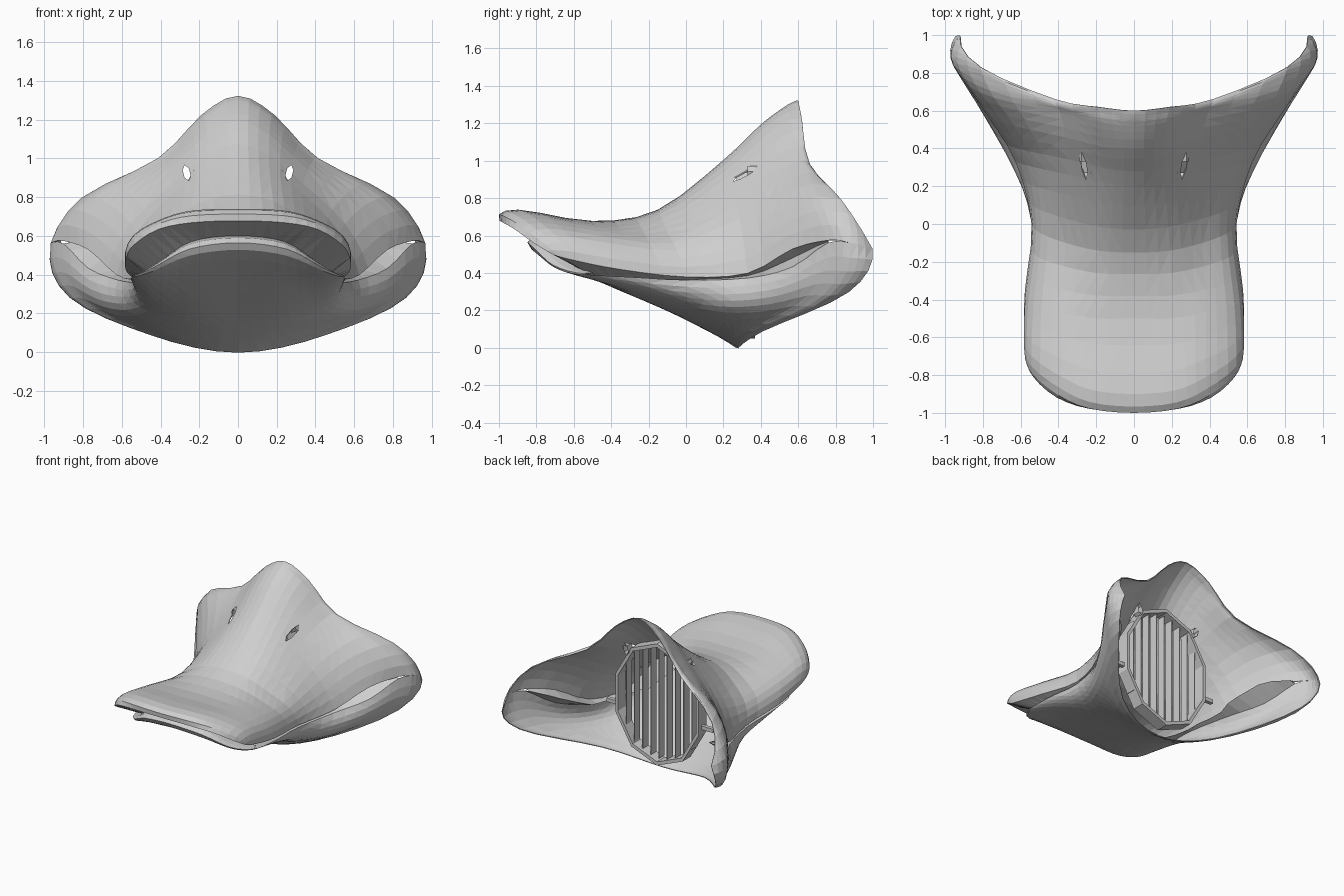
import bpy
import bmesh
import math
from mathutils import Vector, Matrix

if "Cube" in bpy.data.objects:
    bpy.data.objects.remove(bpy.data.objects["Cube"])

# One pale grey for the whole mask
grey = bpy.data.materials.new("pale_grey")
grey.use_nodes = True
grey.diffuse_color = (0.62, 0.62, 0.62, 1)
grey.node_tree.nodes["Principled BSDF"].inputs["Base Color"].default_value = grey.diffuse_color


def finish(bm, name):
    mesh = bpy.data.meshes.new(name)
    bm.to_mesh(mesh)
    bm.free()
    mesh.materials.append(grey)
    obj = bpy.data.objects.new(name, mesh)
    bpy.context.collection.objects.link(obj)
    return obj


def apply_all(obj):
    bpy.context.view_layer.objects.active = obj
    for modifier in list(obj.modifiers):
        bpy.ops.object.modifier_apply(modifier=modifier.name)


def extrapolate(a, b, c):
    return 3 * a - 3 * b + c


def spline(points, t, mirrored=False):
    """Smooth curve through the points, t from 0 to 1."""
    if mirrored:
        first = Vector((-points[1].x, points[1].y, points[1].z))
    else:
        first = extrapolate(*points[:3])
    last = extrapolate(points[-1], points[-2], points[-3])
    padded = [first] + points + [last]
    spans = len(points) - 1
    i = min(int(t * spans), spans - 1)
    f = t * spans - i
    a, b, c, d = padded[i:i + 4]
    return 0.5 * (2 * b + (c - a) * f + (2 * a - 5 * b + 4 * c - d) * f * f
                  + (3 * b - a - 3 * c + d) * f ** 3)


def guide(*points):
    return [Vector(p) for p in points]


# Guide curves of the left half, each running from the bill tip to the open back rim
crown = guide((0, -.995, .68), (0, -.9, .735), (0, -.5, .675), (0, -.15, .735), (0, .2, 1),
              (0, .4, 1.19), (0, .52, 1.28), (0, .57, 1.31), (0, .6, 1.32))
ridge = guide((.24, -.975, .67), (.22, -.88, .73), (.2, -.5, .67), (.19, -.14, .71), (.16, .22, .95),
              (.16, .41, 1.12), (.17, .54, 1.21), (.18, .59, 1.22), (.19, .62, 1.22))
brow = guide((.41, -.915, .635), (.38, -.81, .69), (.38, -.47, .64), (.36, -.1, .62), (.33, .26, .82),
             (.36, .46, .94), (.39, .59, .99), (.41, .63, 1), (.42, .66, .98))
cheek = guide((.53, -.81, .56), (.54, -.7, .6), (.53, -.43, .56), (.49, -.05, .52), (.52, .3, .62),
              (.63, .52, .74), (.74, .67, .8), (.79, .77, .8), (.81, .83, .79))
upper_lip = guide((.57, -.71, .5), (.58, -.58, .465), (.575, -.35, .42), (.54, 0, .38), (.625, .33, .4),
                  (.77, .57, .53), (.9, .76, .575), (.965, .88, .56), (.92, .995, .53))
lower_lip = guide((.51, -.5, .4), (.54, -.52, .39), (.55, -.28, .375), (.54, 0, .36), (.62, .33, .37),
                  (.77, .57, .43), (.9, .76, .56), (.965, .88, .56), (.92, .995, .53))
jaw = guide((.41, -.62, .46), (.44, -.68, .42), (.46, -.35, .33), (.48, 0, .25), (.58, .23, .22),
            (.69, .45, .235), (.8, .65, .28), (.86, .77, .28), (.87, .87, .3))
belly = guide((.24, -.71, .57), (.25, -.79, .5), (.25, -.45, .35), (.26, -.1, .21), (.31, .13, .13),
              (.38, .26, .1), (.42, .33, .095), (.44, .37, .09), (.45, .41, .09))
chin = guide((0, -.74, .6), (0, -.825, .53), (0, -.47, .365), (0, -.12, .21), (0, .13, .085),
             (0, .21, .04), (0, .25, .015), (0, .265, .005), (0, .28, 0))

ACROSS, ALONG = 12, 24


def loft(bm, guides):
    """Skin the guides, returning rows of vertices ordered front to back."""
    rows = []
    for j in range(ALONG + 1):
        section = [spline(g, j / ALONG) for g in guides]
        rows.append([bm.verts.new(spline(section, i / ACROSS, True)) for i in range(ACROSS + 1)])
    for r in rows:
        r[0].co.x = 0
    bridge(bm, rows)
    return rows


def bridge(bm, rows):
    for r, s in zip(rows, rows[1:]):
        for i in range(len(r) - 1):
            bm.faces.new((r[i], r[i + 1], s[i + 1], s[i]))


# Bill shell: upper bill, lower bill and the mouth pocket between the lips
bm = bmesh.new()
upper = loft(bm, (crown, ridge, brow, cheek, upper_lip))
lower = loft(bm, (chin, belly, jaw, lower_lip))
corner = ALONG * 3 // 4
top_edge = upper[0] + [r[-1] for r in upper[1:corner + 1]]
low_edge = lower[0] + [r[-1] for r in lower[1:corner + 1]]
pocket = []
for a, b in zip(top_edge, low_edge):
    mid = (a.co + b.co) / 2
    depth = 0.2 * min(1, (a.co - b.co).length / 0.06)
    mid.x *= 1 - depth
    if mid.y < 0:
        mid.y *= 1 - depth
        mid.z = b.co.z - depth * 0.1
    pocket.append(bm.verts.new(mid))
bridge(bm, [top_edge, pocket, low_edge])
bmesh.ops.remove_doubles(bm, verts=bm.verts, dist=0.0005)
bmesh.ops.triangulate(bm, faces=bm.faces)
bmesh.ops.recalc_face_normals(bm, faces=bm.faces)
shell = finish(bm, "bill_shell")
mirror = shell.modifiers.new("mirror", "MIRROR")
mirror.merge_threshold = 0.001
solid = shell.modifiers.new("thickness", "SOLIDIFY")
solid.thickness = 0.006
solid.offset = 0
apply_all(shell)

# Eye slits cut through the shell, each with a small socket behind it
for side, name in ((1, "left"), (-1, "right")):
    place = (Matrix.Translation((side * 0.265, 0.36, 0.925)) @ Matrix.Rotation(side * 0.25, 4, "Y")
             @ Matrix.Diagonal((0.5, 1, 1.1, 1)) @ Matrix.Rotation(math.pi / 2, 4, "X"))
    for part, radius, length in (("eye_cutter", 0.038, 0.3), ("eye_socket", 0.043, 0.06)):
        bm = bmesh.new()
        bmesh.ops.create_cone(bm, segments=6, radius1=radius, radius2=radius, depth=length,
                              cap_ends=part == "eye_cutter", matrix=place)
        piece = finish(bm, name + "_" + part)
        if part == "eye_cutter":
            cut = shell.modifiers.new("eye", "BOOLEAN")
            cut.operation = "DIFFERENCE"
            cut.object = piece
            apply_all(shell)
            bpy.data.objects.remove(piece)

# Filter frame: a ten-sided oval band inside the open back
CENTRE, HALF_W, HALF_H = Vector((0, 0.32, 0.54)), 0.39, 0.49
bm = bmesh.new()
loops = []
for scale, y in ((1, -0.05), (1, 0.05), (0.94, 0.05), (0.94, -0.05)):
    loop = []
    for k in range(10):
        angle = math.tau * (k + 0.5) / 10
        offset = Vector((HALF_W * scale * math.cos(angle), y, HALF_H * scale * math.sin(angle)))
        loop.append(bm.verts.new(CENTRE + offset))
    loops.append(loop + loop[:1])
bridge(bm, loops + loops[:1])
bmesh.ops.recalc_face_normals(bm, faces=bm.faces)
finish(bm, "filter_frame")


def box(bm, centre, size):
    bmesh.ops.create_cube(bm, size=1, matrix=Matrix.Translation(centre) @ Matrix.Diagonal((*size, 1)))


# Upright filter slats
bm = bmesh.new()
for k in range(-4, 5):
    x = k * 0.073
    height = 2 * HALF_H * 0.9 * math.sqrt(1 - (x / HALF_W) ** 2)
    box(bm, CENTRE + Vector((x, -0.01, 0)), (0.006, 0.07, height))
finish(bm, "filter_slats")

# Short struts that hold the frame to the shell
bm = bmesh.new()
for side in (-1, 1):
    box(bm, CENTRE + Vector((side * 0.42, 0, -0.1)), (0.11, 0.03, 0.03))
finish(bm, "frame_struts")
